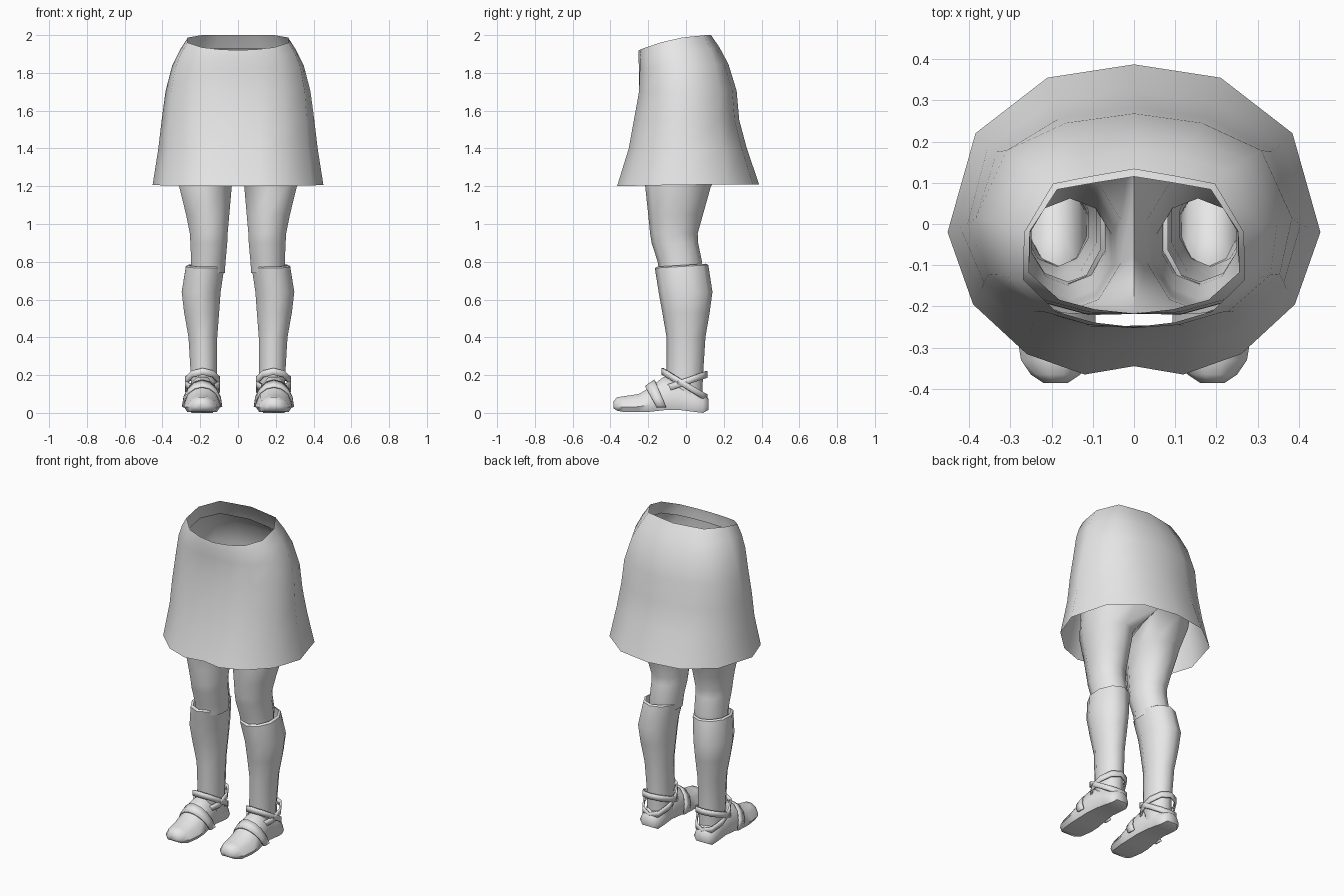
import bpy, bmesh, math

if "Cube" in bpy.data.objects:
    bpy.data.objects.remove(bpy.data.objects["Cube"])

GREY = bpy.data.materials.new("plain grey")
GREY.diffuse_color = (0.8, 0.8, 0.8, 1)
GREY.use_nodes = True
GREY.node_tree.nodes["Principled BSDF"].inputs["Base Color"].default_value = GREY.diffuse_color


def finish(name, bm, angle=60, thick=0):
    """Turn a bmesh into a named, smooth shaded object."""
    me = bpy.data.meshes.new(name)
    bm.to_mesh(me)
    bm.free()
    me.materials.append(GREY)
    me.shade_smooth()
    me.set_sharp_from_angle(angle=math.radians(angle))
    ob = bpy.data.objects.new(name, me)
    bpy.context.collection.objects.link(ob)
    if thick:
        mod = ob.modifiers.new("thickness", 'SOLIDIFY')
        mod.thickness = thick
        mod.offset = 0
    return ob


def loft(bm, rings, closed=True, caps=False):
    """Skin rings of points, listed from bottom to top."""
    vs = [[bm.verts.new(p) for p in r] for r in rings]
    n = len(vs[0])
    for a, b in zip(vs, vs[1:]):
        for i in range(n if closed else n - 1):
            j = (i + 1) % n
            bm.faces.new((a[i], a[j], b[j], b[i]))
    if caps:
        bm.faces.new(vs[0][::-1])
        bm.faces.new(vs[-1])
        bmesh.ops.recalc_face_normals(bm, faces=bm.faces)


def mirrored(points):
    """Mirror a ring across x while keeping its direction."""
    return [(-x, y, z) for x, y, z in reversed(points)]


# Half outlines from front centre to back centre: width factor, depth factor
HEM = [(0, .027), (.265, 0), (.575, .066), (.863, .226),
       (1, .459), (.85, .778), (.465, .957), (0, 1)]
WAIST = [(0, 0), (.37, .03), (.71, .1), (1, .3),
         (.99, .6), (.73, .906), (.37, .955), (0, 1)]


def half_ring(z, w, front, back, mix, rise):
    pts = []
    for (hx, ht), (wx, wt) in zip(HEM, WAIST):
        x, t = hx + (wx - hx) * mix, ht + (wt - ht) * mix
        pts.append((x * w, front + (back - front) * t,
                    z + rise * (1 - (1 - t) ** 2)))
    return pts


def full_ring(*args):
    h = half_ring(*args)
    return h + mirrored(h)[1:-1]


# Skirt: open flared shell with a waist rising to the back
SKIRT = [(1.20, .452, -.365, .387, 0, .01), (1.40, .422, -.305, .322, .1, 0),
         (1.55, .405, -.28, .282, .25, 0), (1.70, .385, -.255, .268, .4, .005),
         (1.82, .35, -.253, .225, .6, .025), (1.88, .31, -.255, .18, .8, .05),
         (1.92, .268, -.25, .133, 1, .08)]
bm = bmesh.new()
loft(bm, [full_ring(*r) for r in SKIRT])
finish("skirt", bm)


def oval(cx, cy, rx, ry, z, tilt=0):
    """Ten point ring whose first and eighth points lie on the inner side."""
    pts = []
    for i in range(10):
        a = math.radians(-126 + 36 * i)
        y = ry * math.sin(a)
        pts.append((cx + rx * math.cos(a) / .951, cy + y, z + tilt * y))
    return pts


def box_oval(x0, x1, y0, y1, z, tilt=0):
    return oval((x0 + x1) / 2, (y0 + y1) / 2, (x1 - x0) / 2, (y1 - y0) / 2, z, tilt)


# Body: hips splitting into two thighs, open at waist and knees
HIPS = [(1.33, .345, -.222, .235, .2, 0), (1.50, .37, -.225, .25, .3, 0),
        (1.70, .36, -.225, .24, .45, .005), (1.82, .325, -.222, .2, .65, .02),
        (1.87, .255, -.217, .115, 1, .06)]
THIGH = [(.07, .25, -.14, .075, .74), (.066, .248, -.15, .085, .80),
         (.057, .252, -.182, .064, .90), (.055, .255, -.19, .062, .95),
         (.046, .275, -.2, .09, 1.05), (.033, .312, -.216, .132, 1.2)]
bm = bmesh.new()
loft(bm, [full_ring(*r) for r in HIPS])
top = half_ring(*HIPS[0]) + [(0, .08, 1.29), (0, -.08, 1.29)]
leg = [box_oval(*r) for r in THIGH] + [top]
loft(bm, leg)
loft(bm, [mirrored(r) for r in leg])
bmesh.ops.remove_doubles(bm, verts=bm.verts, dist=.0005)
finish("hips_and_thighs", bm, 70)

# Socks: knee high with a turned-in top edge
SOCK = [(.115, .25, -.09, .085, .06, 0), (.112, .25, -.104, .09, .2, 0),
        (.11, .262, -.103, .103, .40, 0), (.1, .285, -.125, .125, .53, 0),
        (.092, .298, -.145, .14, .64, 0), (.072, .276, -.165, .118, .775, .06),
        (.082, .262, -.15, .105, .782, .06)]
# Shoe sections along y: position, half width, bottom, top
SHOE = [(-.385, .03, .025, .06), (-.365, .06, .012, .083), (-.33, .084, .005, .088),
        (-.25, .097, .004, .1), (-.19, .097, .006, .135), (-.12, .09, .014, .19),
        (-.04, .08, .016, .175), (.04, .076, .006, .13), (.09, .07, 0, .1),
        (.118, .045, .015, .075)]
SECTION = [(-.8, 0), (.8, 0), (1, .3), (.75, .75),
           (.3, 1), (-.3, 1), (-.75, .75), (-1, .3)]

for side, flip in (("right", False), ("left", True)):
    turn = mirrored if flip else list

    bm = bmesh.new()
    loft(bm, [turn(box_oval(*r)) for r in SOCK])
    finish("sock_" + side, bm, 50)

    bm = bmesh.new()
    loft(bm, [turn([(.19 + w * u, y, lo + (hi - lo) * v) for u, v in SECTION])
              for y, w, lo, hi in SHOE], caps=True)
    finish("shoe_" + side, bm, 50)

    # Two crossing ankle straps
    for k, (z, tilt) in enumerate(((.15, -.6), (.163, .35))):
        bm = bmesh.new()
        loft(bm, [turn(oval(.187, -.008, .088, .116, z + h, tilt))
                  for h in (-.018, .018)])
        finish("ankle_strap_%d_%s" % (k + 1, side), bm, 50, .01)

    # Strap arching over the instep
    bm = bmesh.new()
    arch = []
    for y, top_z in ((-.215, .138), (-.165, .172)):
        arch.append(turn([(.19 + .102 * math.cos(a), y + .06 * (1 - math.sin(a)),
                           .03 + (top_z - .03) * math.sin(a))
                          for a in [math.pi * i / 8 for i in range(9)]]))
    loft(bm, arch, closed=False)
    finish("instep_strap_" + side, bm, 50, .01)
